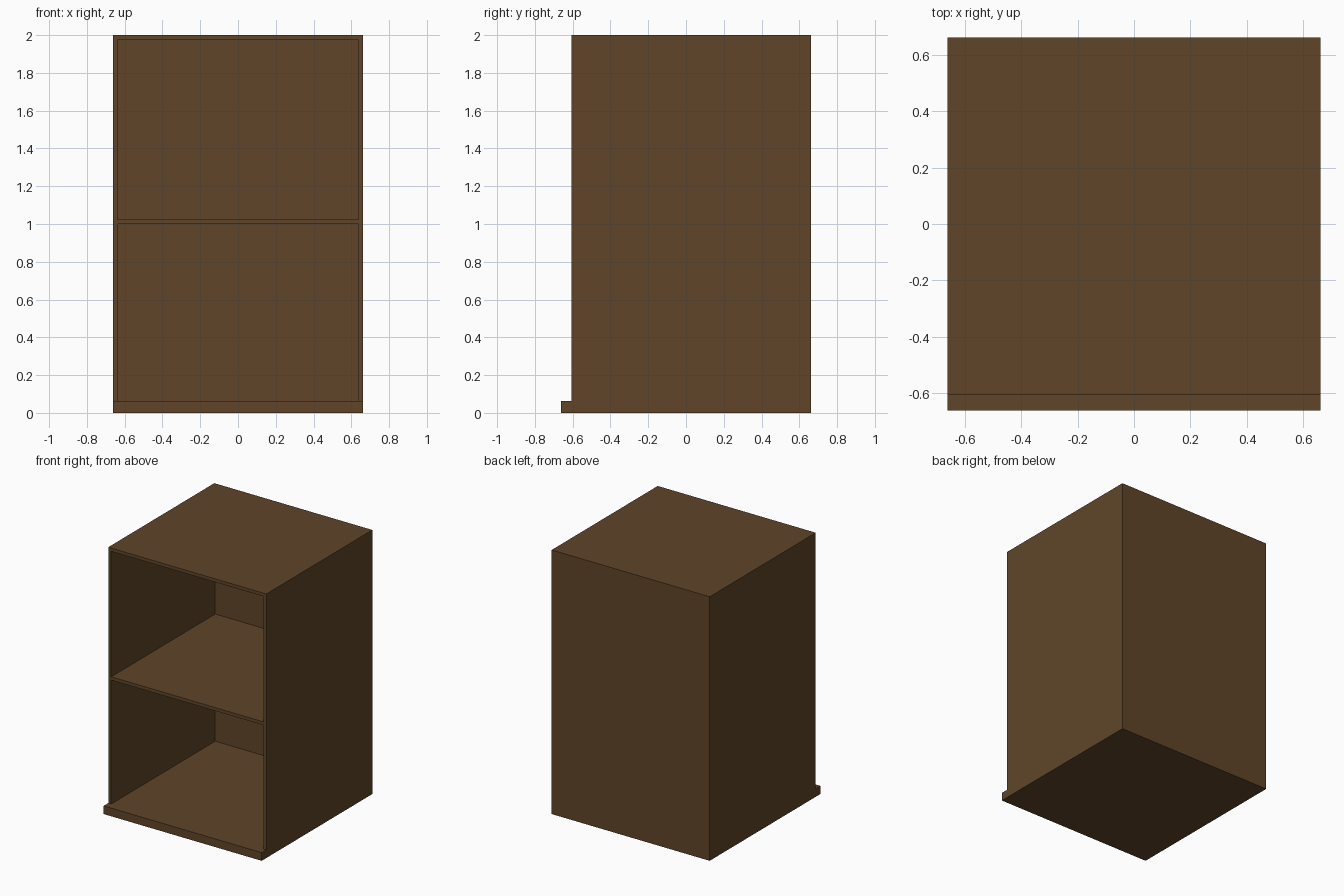
import bpy

if "Cube" in bpy.data.objects:
    bpy.data.objects.remove(bpy.data.objects["Cube"])

W, D = 0.662, 0.662      # half width, half depth
FRONT = -0.607           # front edge of the carcass
T = 0.025                # board thickness
BASE_H, H = 0.062, 2.0

wood = bpy.data.materials.new("brown_wood")
wood.diffuse_color = (0.115, 0.06, 0.022, 1)
wood.use_nodes = True
wood.node_tree.nodes["Principled BSDF"].inputs["Base Color"].default_value = wood.diffuse_color


def board(name, lo, hi):
    """Box spanning two opposite corners."""
    bpy.ops.mesh.primitive_cube_add(size=1, location=[(a + b) / 2 for a, b in zip(lo, hi)])
    ob = bpy.context.object
    ob.name = name
    ob.scale = [b - a for a, b in zip(lo, hi)]
    bpy.ops.object.transform_apply(location=False, rotation=False, scale=True)
    ob.data.materials.append(wood)
    return ob


# Base slab, protruding at the front
board("base", (-W, -D, 0), (W, D, BASE_H))

# Side panels
for name, x in (("left_side", -W), ("right_side", W - T)):
    board(name, (x, FRONT, BASE_H), (x + T, D, H))

# Back panel, top and middle shelf between the sides
board("back_panel", (-W + T, D - T, BASE_H), (W - T, D, H - T))
board("top_panel", (-W + T, FRONT, H - T), (W - T, D, H))
board("middle_shelf", (-W + T, FRONT, 1.0), (W - T, D - T, 1.0 + T))
